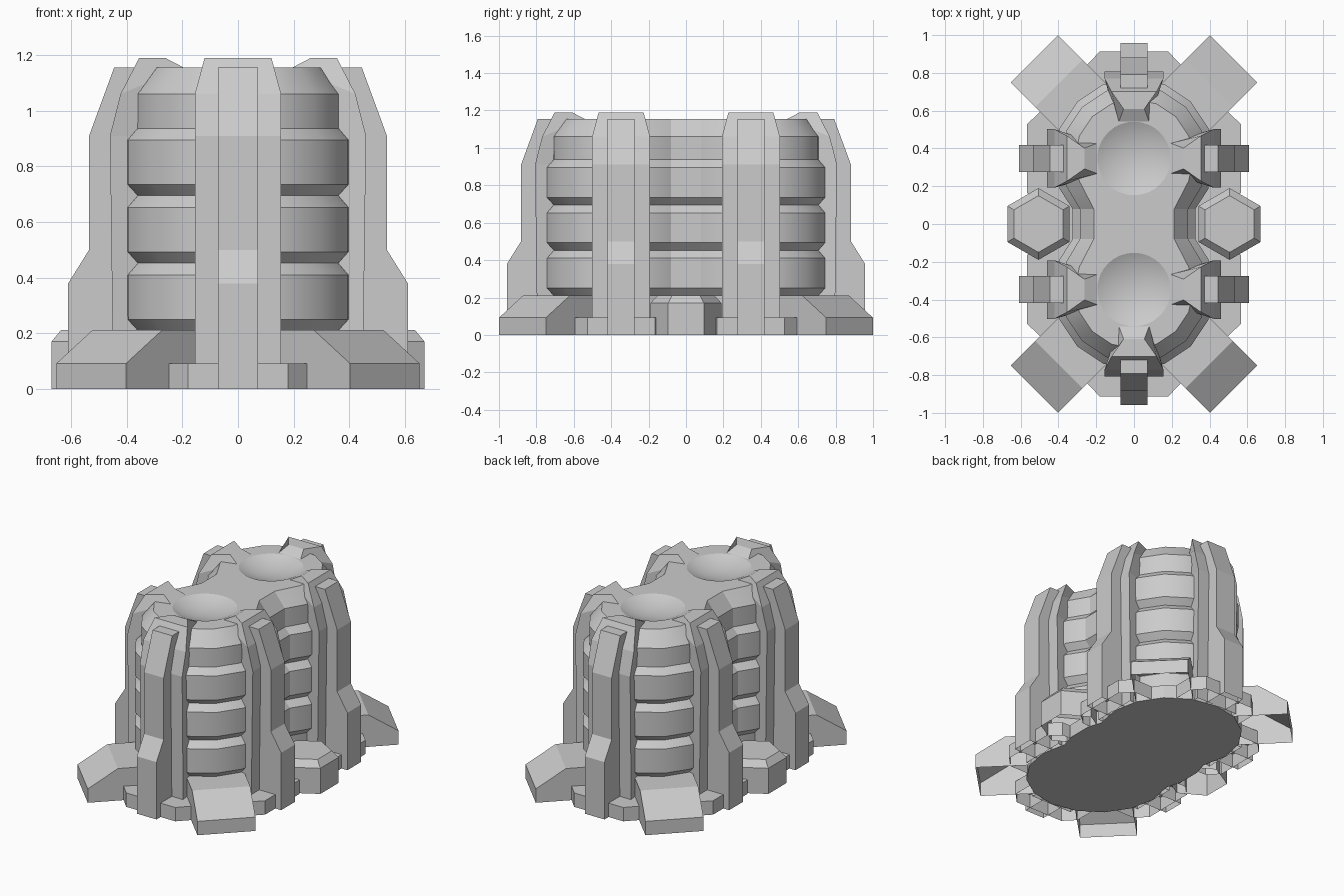
import bpy, bmesh
from math import sin, cos, radians
from mathutils import Matrix

if "Cube" in bpy.data.objects:
    bpy.data.objects.remove(bpy.data.objects["Cube"])


def loft(name, rings, matrix=Matrix(), open_bottom=True):
    """Skin a stack of equal-length 3D rings; optionally leave the underside open."""
    bm = bmesh.new()
    vs = [[bm.verts.new(p) for p in ring] for ring in rings]
    n = len(rings[0])
    for a, b in zip(vs, vs[1:]):
        for i in range(n):
            j = (i + 1) % n
            bm.faces.new((a[i], a[j], b[j], b[i]))
    bottom = bm.faces.new(vs[0][::-1])
    bm.faces.new(vs[-1])
    bmesh.ops.recalc_face_normals(bm, faces=bm.faces)
    if open_bottom:
        bm.faces.remove(bottom)
    bm.transform(matrix)
    me = bpy.data.meshes.new(name)
    bm.to_mesh(me)
    bm.free()
    ob = bpy.data.objects.new(name, me)
    bpy.context.collection.objects.link(ob)
    return ob


def block(stations, inner):
    """Rings for a radial block: stations of (radius, z, half width)."""
    return [[(r, w, z), (r, -w, z), (inner, -w, z), (inner, w, z)] for r, z, w in stations]


LOBE = 0.347   # distance of each lobe centre from the origin


# Ribbed twin-lobe body
def outline(inset, z, radius=0.425, waist=0.325):
    r, w = radius - inset, waist - inset
    right = [(w, 0.08)] + [(r * cos(radians(a)), LOBE + r * sin(radians(a)))
                           for a in (-22.5, 0, 22.5, 45, 67.5)]
    half = right + [(0, LOBE + r)] + [(-x, y) for x, y in reversed(right)]
    pts = half + [(-x, -y) for x, y in half]
    return [(x, y, z) for x, y in pts]


steps = [(0.038, 0.05), (0.038, 0.21)]
for z in (0.25, 0.493, 0.735):
    steps += [(0, z), (0, z + 0.16), (0.038, z + 0.202)]
steps += [(0.038, 1.06), (0.112, 1.155)]
body = loft("ribbed_body", [outline(*s) for s in steps], open_bottom=False)

# Floor plate closing the underside
loft("floor_plate", [outline(0, z, 0.445, 0.44) for z in (0, 0.09)], open_bottom=False)

# Shallow bowls sunk into the top
bowl_r, depth = 0.195, 0.045
R = (bowl_r ** 2 + depth ** 2) / (2 * depth)
for s in (-1, 1):
    bpy.ops.mesh.primitive_uv_sphere_add(segments=32, ring_count=60, radius=R,
                                         location=(0, s * LOBE, 1.155 - depth + R))
    cutter = bpy.context.object
    cutter.name = "bowl_cutter"
    cutter.hide_render = True
    bpy.context.view_layer.objects.active = body
    mod = body.modifiers.new("bowl", 'BOOLEAN')
    mod.operation = 'DIFFERENCE'
    mod.solver = 'EXACT'
    mod.object = cutter
    bpy.ops.object.modifier_apply(modifier=mod.name)
    bpy.data.objects.remove(cutter)
bpy.ops.object.select_all(action='DESELECT')
body.select_set(True)
bpy.context.view_layer.objects.active = body
bpy.ops.object.shade_smooth_by_angle(angle=radians(23))

# Radial part shapes; buttress stations: outer (r, z, w), inner (r, z, w)
buttress = [[(r, w, z), (r, -w, z), (ri, -wi, zi), (ri, wi, zi)] for r, z, w, ri, zi, wi in (
    (0.448, 0, 0.155, 0.25, 0, 0.12),
    (0.46, 0.91, 0.155, 0.22, 0.91, 0.1),
    (0.422, 1.06, 0.155, 0.195, 1.155, 0.08),
    (0.355, 1.19, 0.12, 0.262, 1.19, 0.055))]
rib_w = 0.072
rib = block([(0.61, 0, rib_w), (0.61, 0.38, rib_w), (0.535, 0.5, rib_w),
             (0.535, 0.91, rib_w), (0.445, 1.155, rib_w)], 0.37)
foot = [[(0.3, -0.25, z), (0.495, -0.25, z), (0.567, -0.18, z),
         (0.567, 0.18, z), (0.495, 0.25, z), (0.3, 0.25, z)] for z in (0, 0.092)]
leg = block([(0.746, 0, 0.177), (0.746, 0.092, 0.177), (0.562, 0.212, 0.177)], 0.34)

for side, turn in (("back", 0), ("front", 180)):
    base = Matrix.Rotation(radians(turn), 4, 'Z') @ Matrix.Translation((0, LOBE, 0))
    # Buttresses with outer ribs and feet
    for a in (0, 90, 180):
        m = base @ Matrix.Rotation(radians(a), 4, 'Z')
        loft(f"{side}_buttress", buttress, m)
        loft(f"{side}_outer_rib", rib, m)
        loft(f"{side}_foot", foot, m)
    # Diagonal corner legs
    for a in (45, 135):
        loft(f"{side}_corner_leg", leg, base @ Matrix.Rotation(radians(a), 4, 'Z'))

# Hexagonal side pads
hexagon = [[(r * cos(radians(a)), r * sin(radians(a)), z) for a in range(30, 390, 60)]
           for r, z in ((0.19, 0), (0.19, 0.17), (0.15, 0.212))]
for s in (-1, 1):
    loft("hex_pad", hexagon, Matrix.Translation((s * 0.506, 0, 0)))
